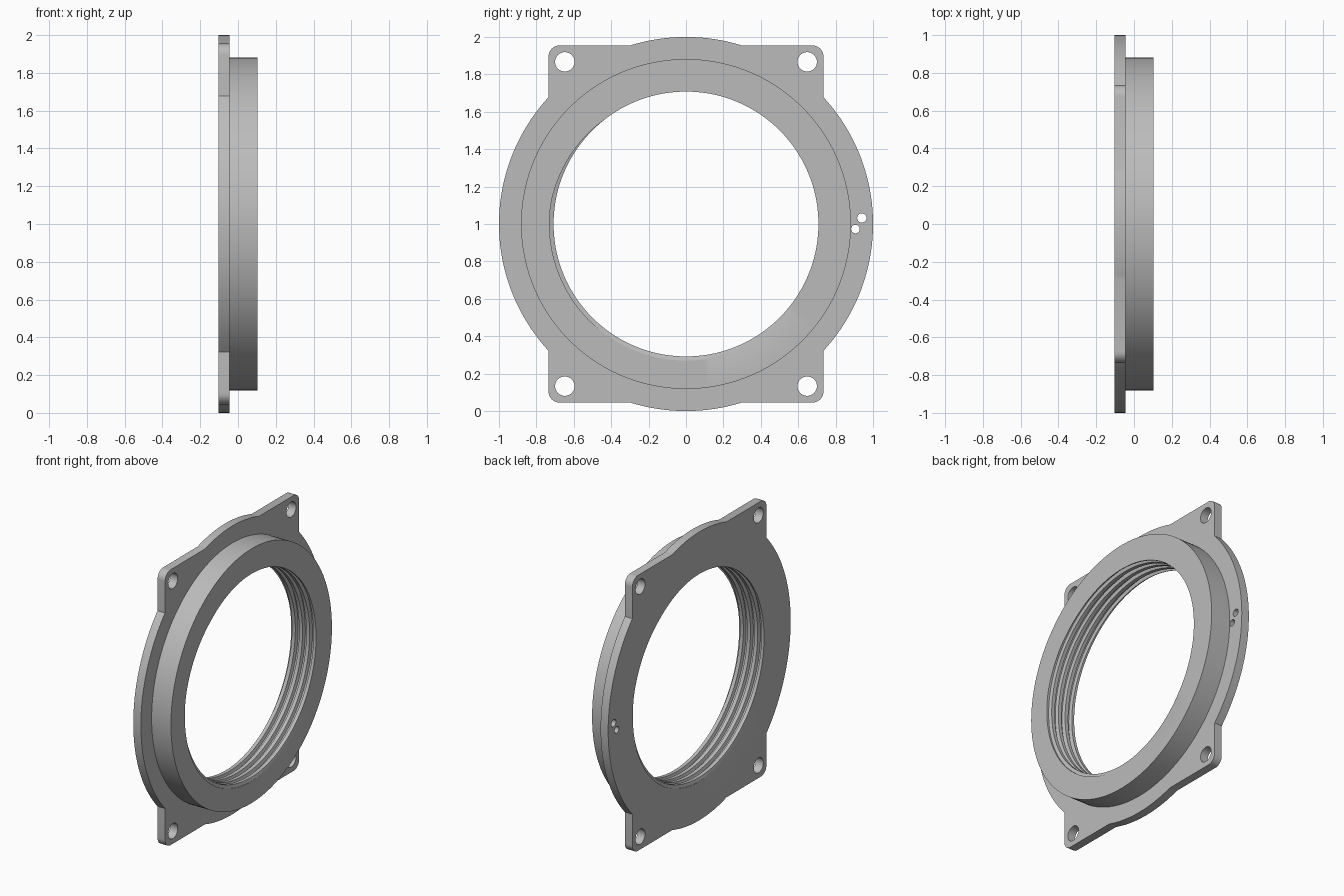
import bpy, bmesh
from math import cos, sin, acos, asin, pi, tau

cube = bpy.data.objects.get("Cube")
if cube:
    bpy.data.objects.remove(cube)

SEG = 144
BACK, STEP, FRONT = -0.103, -0.045, 0.103      # x of the three flat faces
COLLAR_R, CREST_R, ROOT_R = 0.882, 0.708, 0.73
PITCH = 0.055
GROOVE_X = FRONT - PITCH * 225 / 360           # groove centre at angle zero
HALF_Y, HALF_Z, FILLET = 0.735, 0.955, 0.06


def arc(cy, cz, r, a0, a1, n):
    return [(cy + r * cos(a0 + (a1 - a0) * i / n),
             cz + r * sin(a0 + (a1 - a0) * i / n)) for i in range(n + 1)]


def circle(cy, cz, r, n):
    return arc(cy, cz, r, 0, tau, n)[:-1]


def plate_outline():
    # One quadrant: side arc, rounded ear, top arc; then mirrored around
    q = arc(0, 0, 1, 0, acos(HALF_Y), 20)
    q += arc(HALF_Y - FILLET, HALF_Z - FILLET, FILLET, 0, pi / 2, 8)
    q += arc(0, 0, 1, asin(HALF_Z), pi / 2, 10)
    top = q + [(-y, z) for y, z in reversed(q[:-1])]
    return top + [(-y, -z) for y, z in top[1:-1]]


def thread_radius(t):
    # Trapezoidal groove, t in turns from the groove centre
    d = abs((t + 0.5) % 1 - 0.5)
    blend = min(max((d - 0.15) / 0.12, 0), 1)
    return ROOT_R + (CREST_R - ROOT_R) * blend


def add_loop(bm, points):
    verts = [bm.verts.new((BACK, y, z + 1)) for y, z in points]
    return [bm.edges.new((v, verts[i - 1])) for i, v in enumerate(verts)]


bm = bmesh.new()

# Flange plate with ears, bolt holes and two pin holes
edges = add_loop(bm, plate_outline()) + add_loop(bm, circle(0, 0, COLLAR_R, SEG))
for sy in (-1, 1):
    for sz in (-1, 1):
        edges += add_loop(bm, circle(sy * 0.648, sz * 0.867, 0.052, 32))
edges += add_loop(bm, circle(0.94, 0.032, 0.025, 20))
edges += add_loop(bm, circle(0.906, -0.027, 0.023, 20))
bmesh.ops.triangle_fill(bm, edges=edges, use_beauty=True)
ext = bmesh.ops.extrude_face_region(bm, geom=bm.faces[:], use_keep_orig=True)
for v in ext["geom"]:
    if isinstance(v, bmesh.types.BMVert):
        v.co.x = STEP

# Open the plate where the collar joins it
inner = [f for f in bm.faces if all(
    abs((v.co.y ** 2 + (v.co.z - 1) ** 2) ** 0.5 - COLLAR_R) < 1e-4 for v in f.verts)
    and abs(f.normal.x) < 0.5]
bmesh.ops.delete(bm, geom=inner, context="FACES")

# Collar: outer wall, end faces and helical internal thread
rows = []
for i in range(SEG + 1):
    turn = i / SEG
    a = turn * tau
    profile = [(STEP, COLLAR_R), (FRONT, COLLAR_R)]
    wall = [(FRONT, thread_radius((FRONT - GROOVE_X) / PITCH - turn))]
    for k in range(2, -7, -1):
        for b in (0.27, 0.15, -0.15, -0.27):
            x = GROOVE_X + PITCH * (k + turn + b)
            x = min(max(x, BACK), FRONT)
            wall.append((x, thread_radius((x - GROOVE_X) / PITCH - turn)))
    profile += wall + [(BACK, COLLAR_R)]
    rows.append([bm.verts.new((x, r * cos(a), 1 + r * sin(a))) for x, r in profile])
for r0, r1 in zip(rows, rows[1:]):
    for j in range(len(r0) - 1):
        bm.faces.new((r0[j], r1[j], r1[j + 1], r0[j + 1]))

bmesh.ops.remove_doubles(bm, verts=bm.verts[:], dist=2e-5)
bmesh.ops.recalc_face_normals(bm, faces=bm.faces[:])

mesh = bpy.data.meshes.new("flanged_threaded_ring")
bm.to_mesh(mesh)
bm.free()
ring = bpy.data.objects.new("flanged_threaded_ring", mesh)
bpy.context.collection.objects.link(ring)

# Plain grey finish
grey = bpy.data.materials.new("plain_grey")
grey.use_nodes = True
color = (0.5, 0.5, 0.5, 1)
grey.diffuse_color = color
grey.node_tree.nodes["Principled BSDF"].inputs["Base Color"].default_value = color
mesh.materials.append(grey)

bpy.ops.object.select_all(action="DESELECT")
ring.select_set(True)
bpy.context.view_layer.objects.active = ring
bpy.ops.object.shade_smooth_by_angle(angle=pi / 9)
